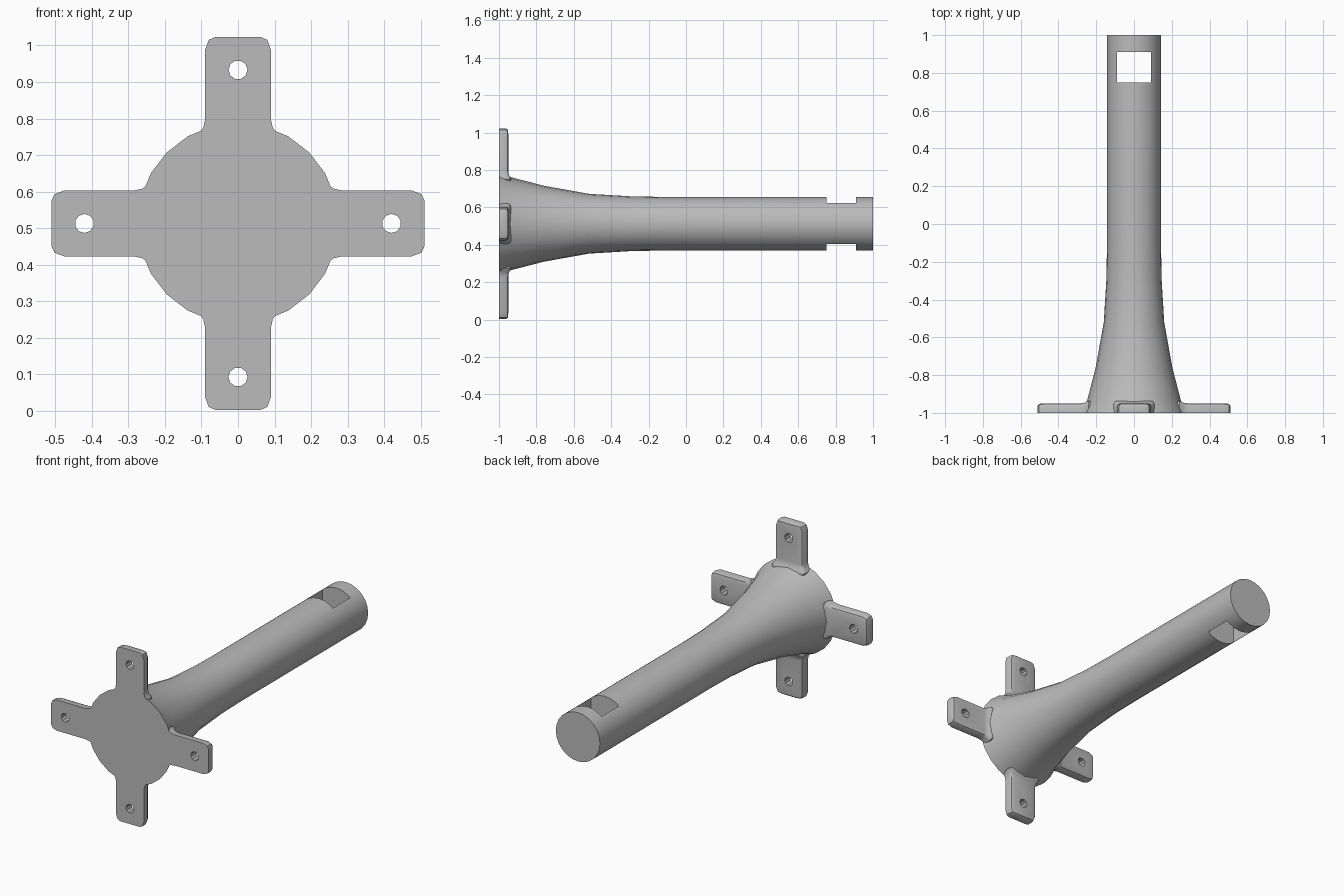
import bpy
import bmesh
import math
from mathutils import Matrix, Vector

if "Cube" in bpy.data.objects:
    bpy.data.objects.remove(bpy.data.objects["Cube"], do_unlink=True)

AXIS_Z = 0.513

grey = bpy.data.materials.new("plain grey")
grey.use_nodes = True
grey.diffuse_color = (0.5, 0.5, 0.5, 1)
grey.node_tree.nodes["Principled BSDF"].inputs["Base Color"].default_value = (0.5, 0.5, 0.5, 1)


def make_object(name, bm):
    bmesh.ops.recalc_face_normals(bm, faces=bm.faces)
    mesh = bpy.data.meshes.new(name)
    bm.to_mesh(mesh)
    bm.free()
    mesh.materials.append(grey)
    obj = bpy.data.objects.new(name, mesh)
    bpy.context.collection.objects.link(obj)
    return obj


def loft(name, rings, matrix):
    """Skin a list of closed rings and cap both ends."""
    bm = bmesh.new()
    loops = [[bm.verts.new(matrix @ Vector(p)) for p in ring] for ring in rings]
    for a, b in zip(loops, loops[1:]):
        for i in range(len(a)):
            j = (i + 1) % len(a)
            bm.faces.new((a[i], a[j], b[j], b[i]))
    bm.faces.new(loops[0])
    bm.faces.new(loops[-1])
    return make_object(name, bm)


def combine(target, tool, operation):
    mod = target.modifiers.new("combine", "BOOLEAN")
    mod.operation = operation
    mod.solver = "EXACT"
    mod.object = tool
    bpy.context.view_layer.objects.active = target
    bpy.ops.object.modifier_apply(modifier=mod.name)
    bpy.data.objects.remove(tool, do_unlink=True)


# Flared tube: (y, radius) along its axis
SIDES = 24
profile = [(-1, 0.275), (-0.93, 0.247), (-0.76, 0.203), (-0.52, 0.16),
           (-0.29, 0.146), (-0.1, 0.143), (1, 0.143)]
rings = [[(r * math.cos(math.tau * i / SIDES), y, r * math.sin(math.tau * i / SIDES))
          for i in range(SIDES)] for y, r in profile]
tube = loft("flanged_tube", rings, Matrix.Translation((0, 0, AXIS_Z)))

# Mounting arms: (distance, half width, thickness), flared root and rounded tip
stations = [(0.19, 0.09, 0.06), (0.24, 0.108, 0.064), (0.25, 0.104, 0.06),
            (0.262, 0.095, 0.053), (0.285, 0.09, 0.05), (0.475, 0.09, 0.05),
            (0.502, 0.08, 0.048), (0.51, 0.062, 0.038)]
for k in range(4):
    turn = Matrix.Translation((0, 0, AXIS_Z)) @ Matrix.Rotation(k * math.pi / 2, 4, "Y")
    rings = []
    for d, w, t in stations:
        half = [(w, 0), (w, t - 0.016), (w - 0.006, t - 0.004), (w - 0.018, t)]
        section = half + [(-a, b) for a, b in reversed(half)]
        rings.append([(d, b - 1, a) for a, b in section])
    combine(tube, loft("arm", rings, turn), "UNION")

# Screw holes near the arm tips
for k in range(4):
    bm = bmesh.new()
    place = (Matrix.Translation((0, 0, AXIS_Z)) @ Matrix.Rotation(k * math.pi / 2, 4, "Y")
             @ Matrix.Translation((0.42, -0.97, 0)) @ Matrix.Rotation(math.pi / 2, 4, "X"))
    bmesh.ops.create_cone(bm, cap_ends=True, segments=10, radius1=0.026,
                          radius2=0.026, depth=0.3, matrix=place)
    combine(tube, make_object("hole_cutter", bm), "DIFFERENCE")

# Rectangular slot right through the far end
bm = bmesh.new()
bmesh.ops.create_cube(bm, size=1, matrix=Matrix.Translation((0, 0.83, AXIS_Z))
                      @ Matrix.Diagonal((0.18, 0.16, 0.6, 1)))
combine(tube, make_object("slot_cutter", bm), "DIFFERENCE")

# Smooth curved surfaces, sharp rims
bpy.ops.object.select_all(action="DESELECT")
tube.select_set(True)
bpy.context.view_layer.objects.active = tube
bpy.ops.object.shade_smooth_by_angle(angle=math.radians(35))
